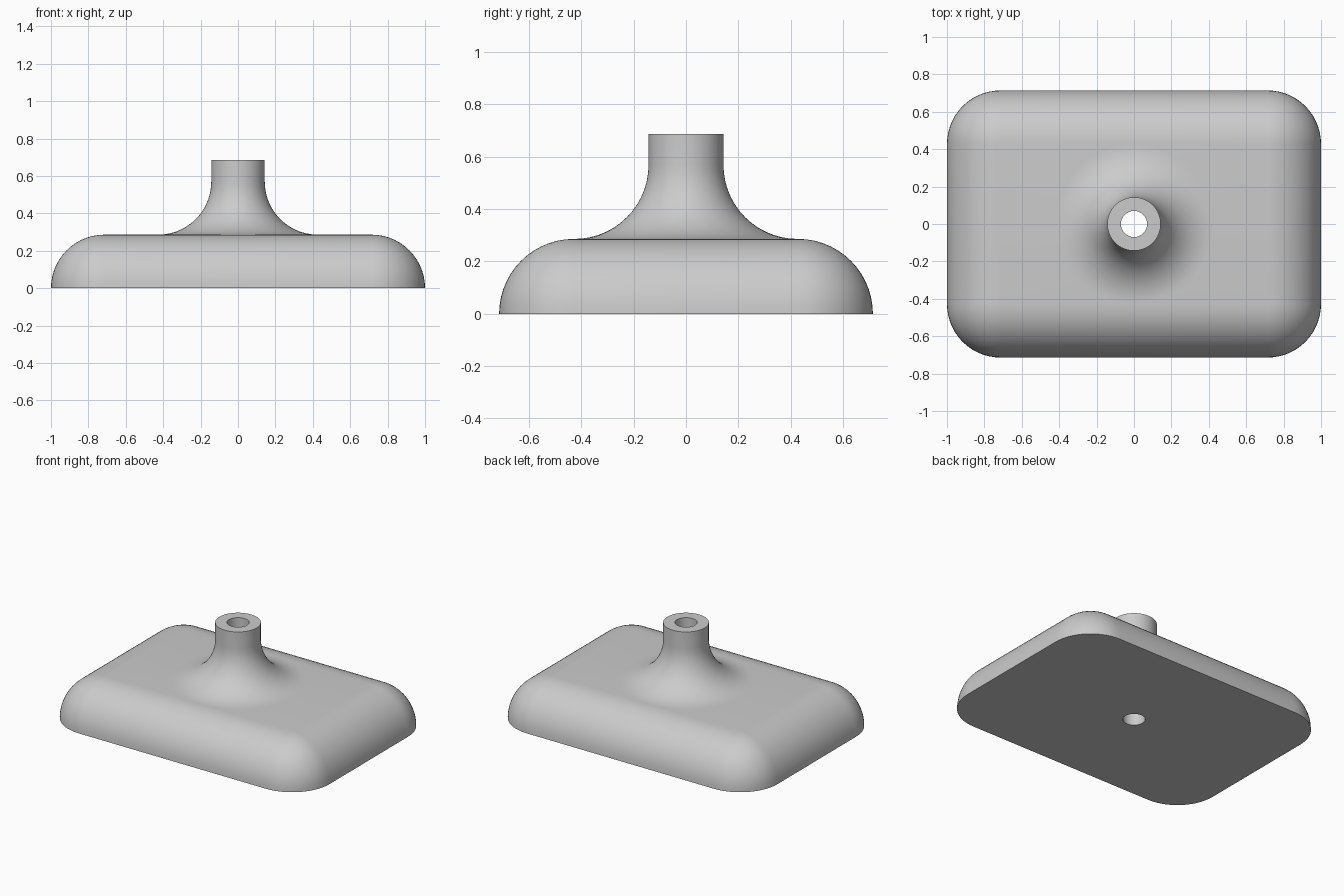
import bpy, bmesh
from math import sin, cos, pi, radians

cube = bpy.data.objects.get("Cube")
if cube:
    bpy.data.objects.remove(cube)

HALF_X, HALF_Y = 1.0, 0.714     # base footprint
ROUND = 0.286                   # edge and corner radius, also base height
STEM_R, HOLE_R, TOP = 0.143, 0.07, 0.686
FILLET = 0.283                  # sweep from stem to base
STEPS, SEGS = 14, 64

bm = bmesh.new()


def ring(points):
    return [bm.verts.new(p) for p in points]


def circle(r, z):
    return ring([(r * cos(2 * pi * i / SEGS), r * sin(2 * pi * i / SEGS), z)
                 for i in range(SEGS)])


def rounded_rect(r, z):
    corners = [(1, 1), (-1, 1), (-1, -1), (1, -1)]
    points = []
    for q, (sx, sy) in enumerate(corners):
        for i in range(STEPS + 1):
            a = (q + i / STEPS) * pi / 2
            points.append((sx * (HALF_X - ROUND) + r * cos(a),
                           sy * (HALF_Y - ROUND) + r * sin(a), z))
    return ring(points)


def skin(rings):
    for a, b in zip(rings, rings[1:]):
        n = len(a)
        for i in range(n):
            j = (i + 1) % n
            bm.faces.new((a[i], a[j], b[j], b[i]))


def fill_between(outer, inner, up):
    edges = []
    for loop in (outer, inner):
        for i, v in enumerate(loop):
            w = loop[(i + 1) % len(loop)]
            edges.append(bm.edges.get((v, w)) or bm.edges.new((v, w)))
    bmesh.ops.triangle_fill(bm, edges=edges, use_beauty=True, normal=(0, 0, up))


# Domed sides of the base
sides = []
for k in range(STEPS):
    a = k / STEPS * pi / 2
    sides.append(rounded_rect(ROUND * cos(a), ROUND * sin(a)))
# Rounding closes to a plain rectangle at the top
rim = ring([(sx * (HALF_X - ROUND), sy * (HALF_Y - ROUND), ROUND)
            for sx, sy in ((1, 1), (-1, 1), (-1, -1), (1, -1))])
last, per = sides[-1], STEPS + 1
for q in range(4):
    for i in range(STEPS):
        bm.faces.new((last[q * per + i], last[q * per + i + 1], rim[q]))
    bm.faces.new((last[q * per + STEPS], last[(q + 1) % 4 * per],
                  rim[(q + 1) % 4], rim[q]))
skin(sides)

# Flared stem, flat lip and through hole in one turned profile
stem = []
for k in range(STEPS + 1):
    a = k / STEPS * pi / 2
    stem.append(circle(STEM_R + FILLET * (1 - sin(a)),
                       ROUND + FILLET * (1 - cos(a))))
stem += [circle(STEM_R, TOP), circle(HOLE_R, TOP), circle(HOLE_R, 0)]
skin(stem)

# Flat top and underside around the stem and hole
fill_between(rim, stem[0], 1)
fill_between(sides[0], stem[-1], -1)
bmesh.ops.recalc_face_normals(bm, faces=bm.faces[:])

mesh = bpy.data.meshes.new("base_with_stem")
bm.to_mesh(mesh)
bm.free()
body = bpy.data.objects.new("base_with_stem", mesh)
bpy.context.collection.objects.link(body)

# Plain grey material
grey = bpy.data.materials.new("light_grey")
grey.use_nodes = True
colour = (0.6, 0.6, 0.6, 1)
grey.diffuse_color = colour
grey.node_tree.nodes["Principled BSDF"].inputs["Base Color"].default_value = colour
mesh.materials.append(grey)

bpy.ops.object.select_all(action="DESELECT")
body.select_set(True)
bpy.context.view_layer.objects.active = body
bpy.ops.object.shade_smooth_by_angle(angle=radians(30))
